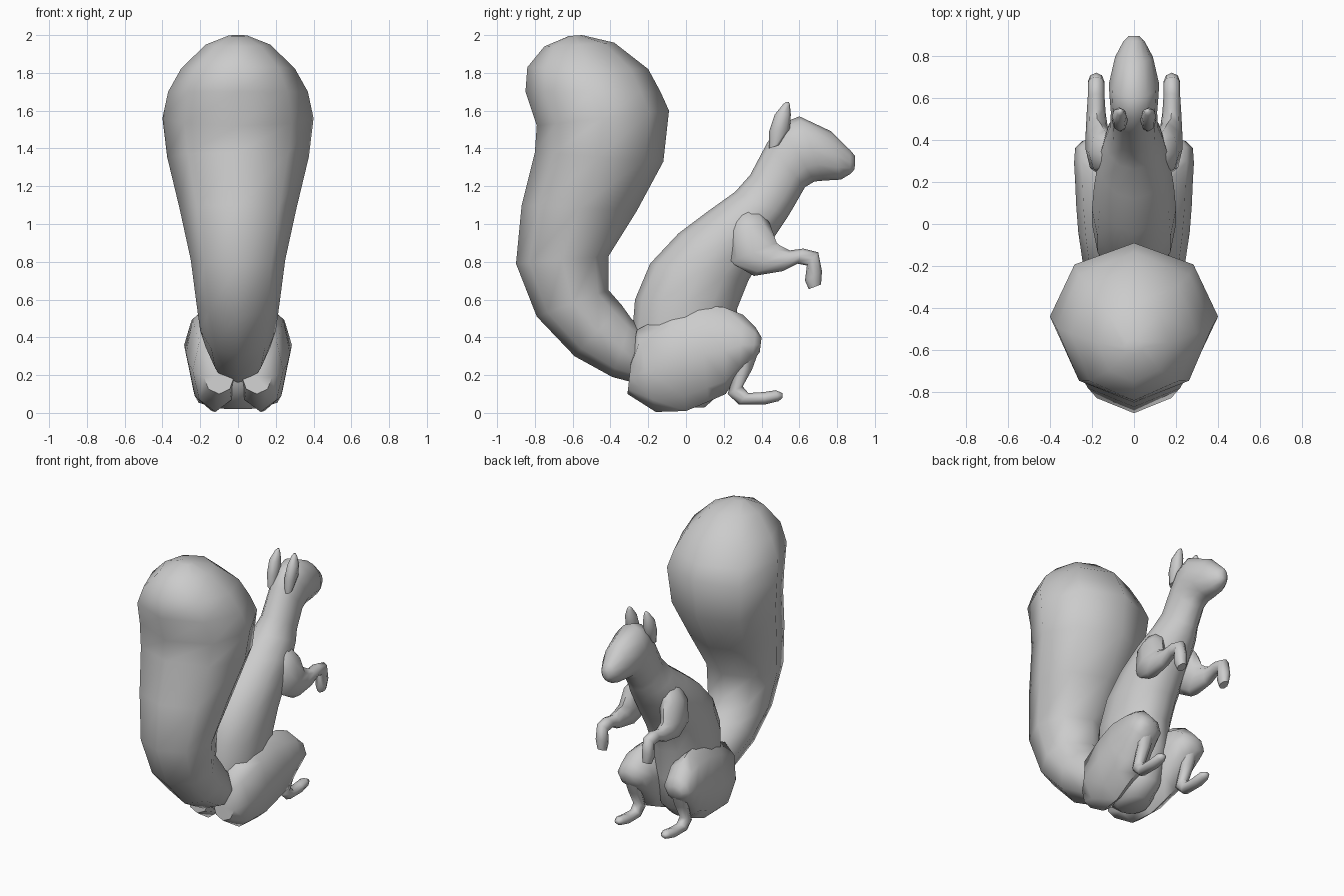
import bpy, bmesh
from math import sin, cos, pi, radians


def loft(name, sections, n=8, side=1):
    """Skin elliptical rings; each section is (rear y, z, front y, z, half width, centre x)."""
    bm = bmesh.new()
    rings = []
    for ya, za, yb, zb, hw, cx in sections:
        ring = []
        for i in range(n):
            a = 2 * pi * i / n
            t = (1 - cos(a)) / 2
            ring.append(bm.verts.new((side * (cx + hw * sin(a)),
                                      ya + (yb - ya) * t, za + (zb - za) * t)))
        rings.append(ring)
    for r, s in zip(rings, rings[1:]):
        for i in range(n):
            j = (i + 1) % n
            bm.faces.new((r[i], r[j], s[j], s[i]))
    for r in (rings[0], rings[-1]):
        cap = bm.faces.new(r)
        bmesh.ops.poke(bm, faces=[cap])
    bmesh.ops.recalc_face_normals(bm, faces=bm.faces[:])
    me = bpy.data.meshes.new(name)
    bm.to_mesh(me)
    bm.free()
    ob = bpy.data.objects.new(name, me)
    bpy.context.collection.objects.link(ob)
    bpy.context.view_layer.objects.active = ob
    bpy.ops.object.select_all(action='DESELECT')
    ob.select_set(True)
    bpy.ops.object.shade_smooth_by_angle(angle=radians(65))
    return ob


def centred(rows):
    return [r + (0,) for r in rows]


# Bushy tail, from root to rounded top
loft("tail", centred([
    (-.20, .14, -.20, .42, .12), (-.39, .19, -.29, .50, .17),
    (-.59, .30, -.34, .57, .20), (-.79, .51, -.41, .65, .22),
    (-.90, .79, -.41, .83, .25), (-.87, 1.10, -.26, 1.07, .31),
    (-.80, 1.38, -.12, 1.33, .375), (-.79, 1.52, -.09, 1.60, .40),
    (-.85, 1.70, -.135, 1.70, .37), (-.84, 1.83, -.20, 1.82, .30),
    (-.75, 1.94, -.38, 1.96, .17), (-.62, 1.995, -.55, 2.0, .05)]))

# Torso, neck and head in one skin
loft("body", centred([
    (-.12, .02, .10, .03, .10), (-.28, .15, .20, .12, .15),
    (-.29, .35, .26, .35, .19), (-.27, .60, .27, .55, .20),
    (-.19, .79, .33, .70, .20), (-.04, .95, .40, .82, .19),
    (.12, 1.07, .48, .95, .17), (.26, 1.17, .54, 1.04, .14),
    (.34, 1.26, .57, 1.09, .115), (.43, 1.43, .63, 1.195, .11),
    (.50, 1.53, .68, 1.225, .115), (.60, 1.57, .73, 1.23, .12),
    (.77, 1.49, .82, 1.235, .09), (.87, 1.39, .87, 1.265, .05),
    (.895, 1.36, .893, 1.29, .025)]), n=12)

EAR = [(.44, 1.40, .50, 1.42, .025, .065), (.44, 1.49, .55, 1.50, .038, .068),
       (.47, 1.58, .555, 1.58, .035, .07), (.515, 1.635, .55, 1.63, .017, .066),
       (.53, 1.647, .545, 1.645, .006, .064)]

# Shoulder, forearm and drooping paw
ARM = [(.26, 1.07, .40, 1.07, .045, .10), (.23, .96, .445, 1.00, .075, .14),
       (.23, .80, .48, .90, .07, .16), (.36, .725, .50, .885, .055, .175),
       (.51, .75, .55, .86, .045, .18), (.59, .79, .62, .87, .04, .18),
       (.64, .78, .70, .85, .04, .18), (.63, .70, .72, .75, .04, .18),
       (.65, .655, .715, .68, .028, .175)]

# Big haunch, upper edge to lower edge
THIGH = [(-.29, .28, -.31, .10, .08, .10), (-.26, .44, -.16, .005, .12, .12),
         (-.08, .53, .0, .01, .125, .14), (.06, .57, .12, .06, .12, .155),
         (.20, .56, .21, .10, .12, .16), (.30, .52, .28, .20, .115, .17),
         (.37, .45, .35, .27, .10, .18), (.40, .40, .39, .32, .055, .19)]

# Shin and foot
SHIN = [(.26, .34, .39, .34, .06, .18), (.27, .25, .35, .23, .045, .18),
        (.22, .10, .30, .14, .04, .18), (.28, .045, .33, .105, .04, .18),
        (.42, .045, .41, .11, .04, .18), (.49, .062, .475, .12, .035, .18),
        (.512, .08, .51, .105, .018, .18)]

for label, side in (("left", -1), ("right", 1)):
    for part, rows in (("ear", EAR), ("front_leg", ARM),
                       ("thigh", THIGH), ("hind_foot", SHIN)):
        loft(f"{part}_{label}", rows, 8, side)
